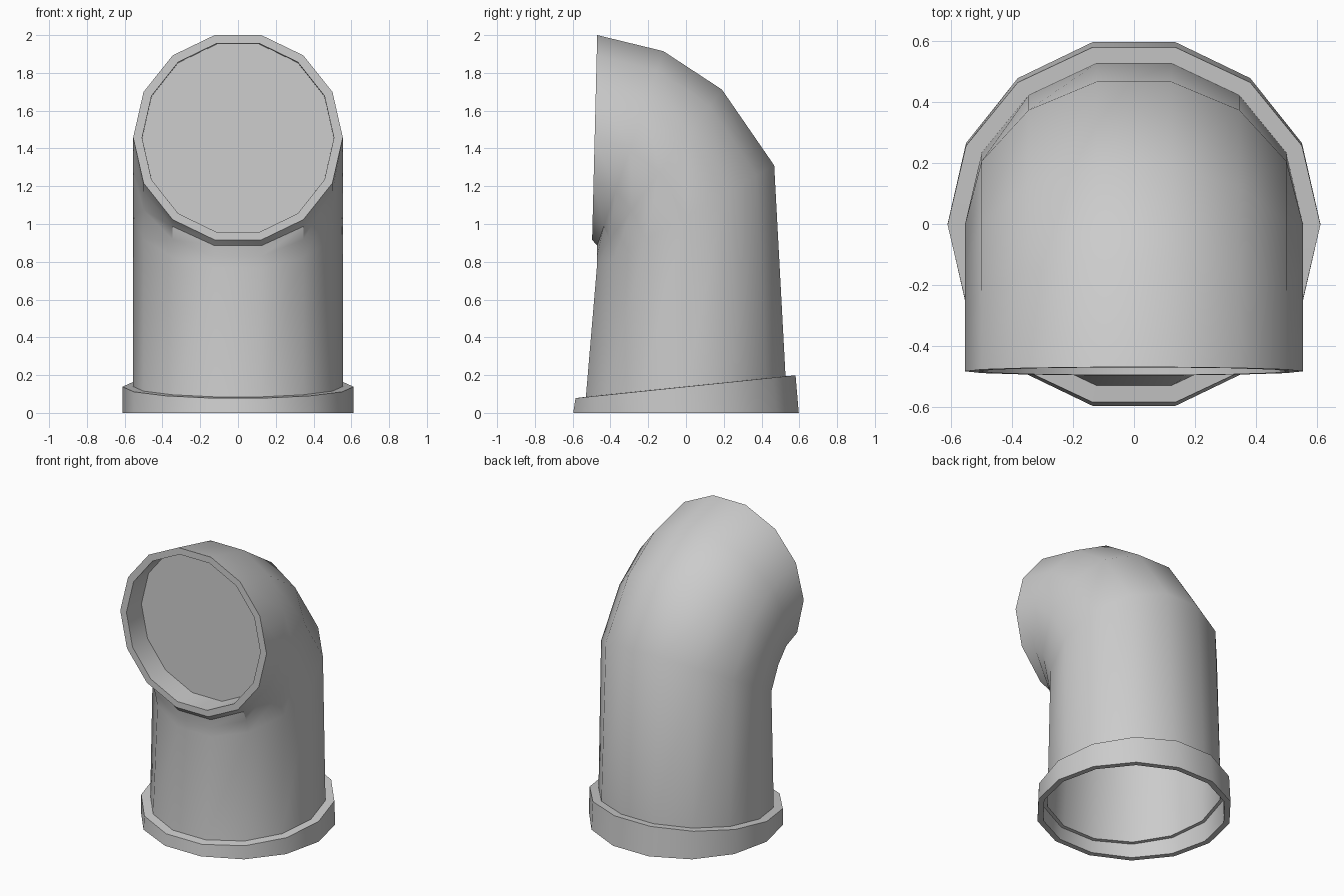
import bpy, bmesh, math

if "Cube" in bpy.data.objects:
    bpy.data.objects.remove(bpy.data.objects["Cube"])

SIDES = 14
TOP = math.sin(math.radians(90 - 180 / SIDES))  # flat-edge height of a unit 14-gon


def section(bm, radius, front, back):
    """14-sided loop spanning front (y, z) to back (y, z)."""
    loop = []
    for i in range(SIDES):
        a = 2 * math.pi * i / SIDES
        t = (math.sin(a) / TOP + 1) / 2
        y = front[0] + (back[0] - front[0]) * t
        z = front[1] + (back[1] - front[1]) * t
        loop.append(bm.verts.new((radius * math.cos(a), y, z)))
    return loop


def finish(bm, name):
    bmesh.ops.recalc_face_normals(bm, faces=bm.faces)
    mesh = bpy.data.meshes.new(name)
    bm.to_mesh(mesh)
    bm.free()
    obj = bpy.data.objects.new(name, mesh)
    bpy.context.collection.objects.link(obj)
    bpy.ops.object.select_all(action='DESELECT')
    obj.select_set(True)
    bpy.context.view_layer.objects.active = obj
    bpy.ops.object.shade_smooth_by_angle(angle=math.radians(33))
    return obj


# Collar and thin-walled bent pipe, from inside the collar up to the mouth plate
SECTIONS = [
    (0.555, (-0.53, 0.083), (0.527, 0.19)),    # underside of collar top
    (0.575, (-0.55, 0.081), (0.545, 0.192)),
    (0.575, (-0.561, 0.0), (0.561, 0.0)),      # collar inner foot
    (0.612, (-0.597, 0.0), (0.597, 0.0)),      # collar outer foot
    (0.612, (-0.585, 0.078), (0.58, 0.199)),   # slanted collar top
    (0.555, (-0.53, 0.085), (0.527, 0.194)),   # pipe start
    (0.555, (-0.472, 0.77), (0.467, 1.31)),    # bend
    (0.555, (-0.470, 0.83), (0.19, 1.712)),
    (0.555, (-0.470, 0.885), (-0.12, 1.915)),
    (0.555, (-0.497, 0.916), (-0.47, 2.0)),    # mouth rim
    (0.508, (-0.496, 0.957), (-0.471, 1.956)),
    (0.507, (-0.335, 0.957), (-0.31, 1.952)),  # recess
]
bm = bmesh.new()
loops = [section(bm, *s) for s in SECTIONS]
for lower, upper in zip(loops, loops[1:]):
    for i in range(SIDES):
        j = (i + 1) % SIDES
        bm.faces.new((lower[i], lower[j], upper[j], upper[i]))
bm.faces.new(loops[-1])  # flat plate closing the mouth
bmesh.ops.remove_doubles(bm, verts=bm.verts, dist=0.0005)
finish(bm, "vent_pipe")
